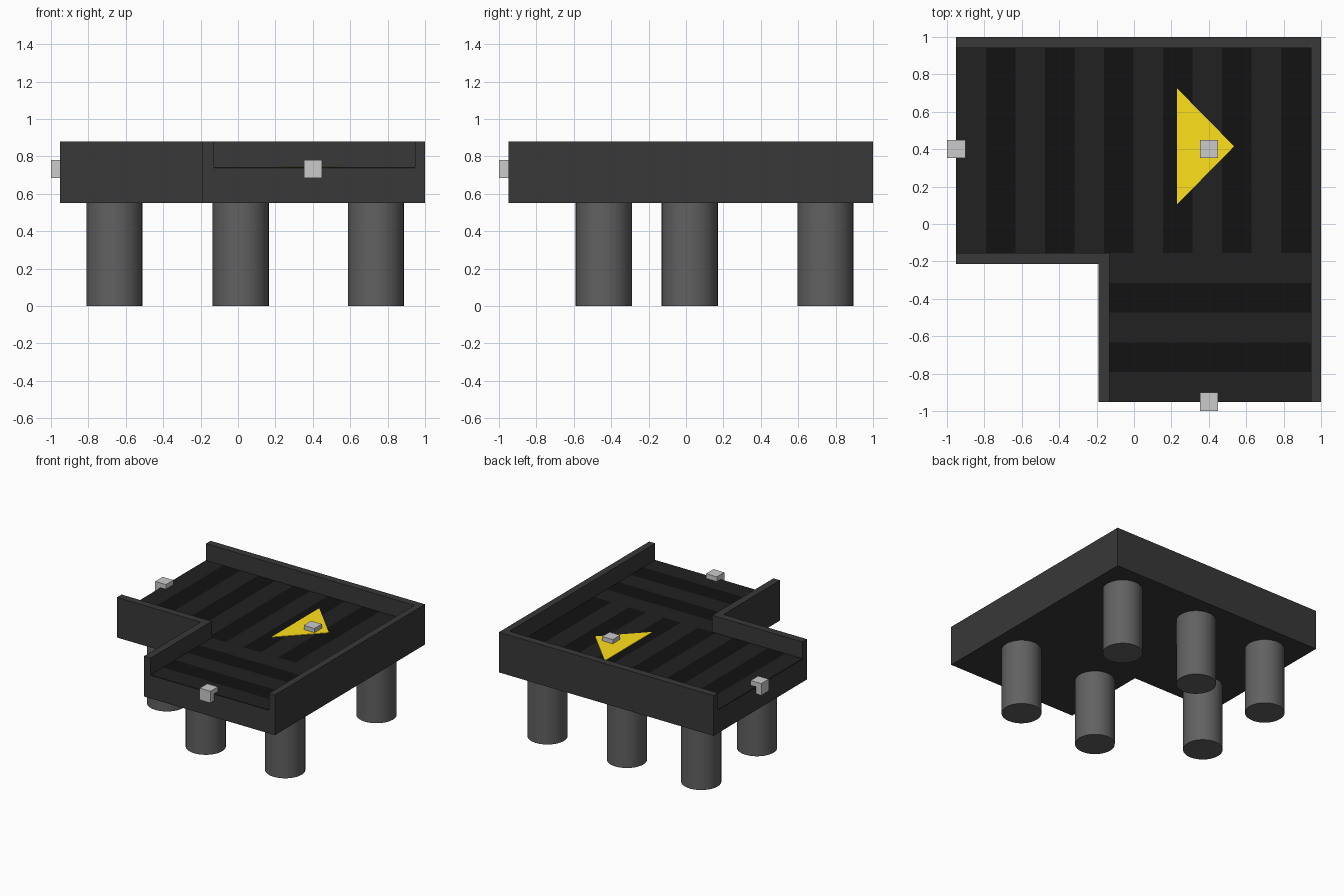
import bpy, bmesh

if "Cube" in bpy.data.objects:
    bpy.data.objects.remove(bpy.data.objects["Cube"])


def material(name, rgb):
    m = bpy.data.materials.new(name)
    m.diffuse_color = (*rgb, 1)
    m.use_nodes = True
    m.node_tree.nodes["Principled BSDF"].inputs["Base Color"].default_value = m.diffuse_color
    return m


FRAME = material("frame_grey", (0.04, 0.04, 0.04))
LEG = material("leg_grey", (0.12, 0.12, 0.12))
BELT_A = material("belt_light", (0.015, 0.015, 0.015))
BELT_B = material("belt_dark", (0.006, 0.006, 0.006))
YELLOW = material("arrow_yellow", (1.0, 0.75, 0.01))

BASE, DECK, BELT, RIM = 0.55, 0.735, 0.743, 0.88


def mesh_object(name, bm, *mats):
    me = bpy.data.meshes.new(name)
    bm.to_mesh(me)
    bm.free()
    for m in mats:
        me.materials.append(m)
    ob = bpy.data.objects.new(name, me)
    bpy.context.collection.objects.link(ob)
    return ob


def prism(name, outline, z0, z1, mat):
    """Extrude a plan outline from z0 to z1."""
    bm = bmesh.new()
    face = bm.faces.new([bm.verts.new((x, y, z0)) for x, y in outline])
    ext = bmesh.ops.extrude_face_region(bm, geom=[face], use_keep_orig=True)
    top = [v for v in ext["geom"] if isinstance(v, bmesh.types.BMVert)]
    bmesh.ops.translate(bm, verts=top, vec=(0, 0, z1 - z0))
    bmesh.ops.recalc_face_normals(bm, faces=bm.faces)
    return mesh_object(name, bm, mat)


def belt(name, x0, x1, y0, y1, count, along_x):
    """Thin slab split into alternating light and dark strips."""
    bm = bmesh.new()
    rows = []
    for i in range(count + 1):
        t = i / count
        if along_x:
            x = x0 + (x1 - x0) * t
            ends = [(x, y1), (x, y0)]
        else:
            y = y0 + (y1 - y0) * t
            ends = [(x0, y), (x1, y)]
        rows.append([bm.verts.new((*p, BELT)) for p in ends])
    for i, (a, b) in enumerate(zip(rows, rows[1:])):
        f = bm.faces.new((a[0], a[1], b[1], b[0]))
        f.material_index = i % 2
    ob = mesh_object(name, bm, BELT_A, BELT_B)
    mod = ob.modifiers.new("thickness", "SOLIDIFY")
    mod.thickness = BELT - DECK
    mod.offset = -1
    return ob


# L-shaped deck
prism("deck", [(-0.95, 1), (-0.95, -0.215), (-0.19, -0.215), (-0.19, -0.95),
               (1, -0.95), (1, 1)], BASE, DECK, FRAME)

# Side walls: outer and inner corner, open at both belt ends
prism("outer_wall", [(-0.95, 1), (-0.95, 0.94), (0.945, 0.94), (0.945, -0.95),
                     (1, -0.95), (1, 1)], DECK, RIM, FRAME)
prism("inner_wall", [(-0.95, -0.215), (-0.19, -0.215), (-0.19, -0.95),
                     (-0.13, -0.95), (-0.13, -0.155), (-0.95, -0.155)],
      DECK, RIM, FRAME)

# Striped belts
belt("main_belt", -0.95, 0.945, -0.155, 0.94, 12, True)
belt("side_belt", -0.13, 0.945, -0.95, -0.155, 5, False)

# Direction arrow
prism("direction_arrow", [(0.23, 0.725), (0.23, 0.105), (0.535, 0.415)],
      BELT, BELT + 0.004, YELLOW)

# Connector cubes at both ends and the middle
for name, x, y in (("left", -0.95, 0.4), ("front", 0.4, -0.95), ("middle", 0.4, 0.4)):
    bpy.ops.mesh.primitive_cube_add(size=0.097, location=(x, y, 0.733))
    bpy.context.object.name = name + "_connector"

# Round legs
for i, (x, y) in enumerate([(-0.66, 0.745), (0.015, 0.745), (0.737, 0.745),
                            (-0.66, 0.02), (0.015, -0.44), (0.737, -0.44)]):
    bpy.ops.mesh.primitive_cylinder_add(vertices=32, radius=0.15, depth=BASE,
                                        location=(x, y, BASE / 2))
    leg = bpy.context.object
    leg.name = f"leg_{i + 1}"
    leg.data.materials.append(LEG)
    bpy.ops.object.shade_smooth_by_angle()
